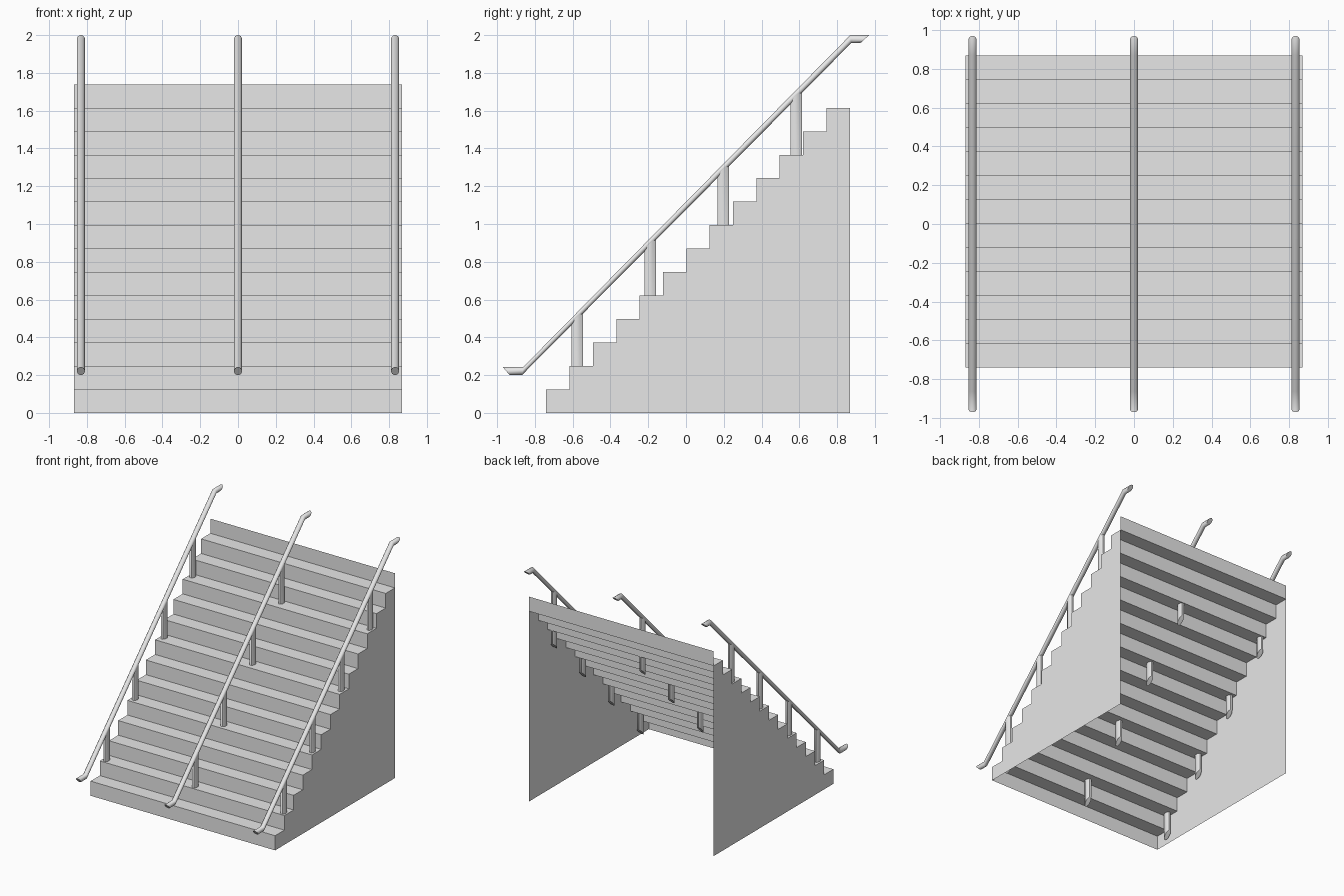
import bpy, bmesh, math

cube = bpy.data.objects.get("Cube")
if cube:
    bpy.data.objects.remove(cube, do_unlink=True)

GREY = (0.8, 0.8, 0.8, 1)
mat = bpy.data.materials.new("plain grey")
mat.use_nodes = True
mat.diffuse_color = GREY
mat.node_tree.nodes["Principled BSDF"].inputs["Base Color"].default_value = GREY

HALF_W = 0.867            # half width of the flight
STEPS = 13
FRONT, BACK = -0.74, 0.867
RUN, RISE = (BACK - FRONT) / STEPS, 1.615 / STEPS
RAIL_R = 0.0215
LOW, HIGH = (-0.865, 0.2215), (0.872, 1.9785)   # rail bends (y, z)
SLOPE = (HIGH[1] - LOW[1]) / (HIGH[0] - LOW[0])


def finish(name, bm, smooth=False):
    bmesh.ops.recalc_face_normals(bm, faces=bm.faces)
    mesh = bpy.data.meshes.new(name)
    bm.to_mesh(mesh)
    bm.free()
    mesh.materials.append(mat)
    ob = bpy.data.objects.new(name, mesh)
    bpy.context.collection.objects.link(ob)
    if smooth:
        bpy.ops.object.select_all(action='DESELECT')
        ob.select_set(True)
        bpy.context.view_layer.objects.active = ob
        bpy.ops.object.shade_smooth_by_angle(angle=math.radians(50))
    return ob


def loft(name, rings):
    """Skin a list of equal rings of points and cap both ends."""
    bm = bmesh.new()
    rows = [[bm.verts.new(p) for p in ring] for ring in rings]
    n = len(rows[0])
    for a, b in zip(rows, rows[1:]):
        for i in range(n):
            j = (i + 1) % n
            bm.faces.new((a[i], a[j], b[j], b[i]))
    bm.faces.new(rows[0])
    bm.faces.new(rows[-1])
    return finish(name, bm, smooth=True)


def circle(n):
    return [(math.cos(t), math.sin(t))
            for t in (math.tau * (i + 0.5) / n for i in range(n))]


# Stepped sheet: alternating risers and treads, with one extra riser on top
profile = [(FRONT, 0)]
for k in range(STEPS):
    y, z = FRONT + k * RUN, (k + 1) * RISE
    profile += [(y, z), (y + RUN, z)]
top_riser = (BACK, (STEPS + 1) * RISE)

bm = bmesh.new()
pairs = [[bm.verts.new((s * HALF_W, y, z)) for s in (-1, 1)]
         for y, z in profile + [top_riser]]
for a, b in zip(pairs, pairs[1:]):
    bm.faces.new((a[0], a[1], b[1], b[0]))
finish("steps", bm)

# Flat side walls below the step outline; the back and underside stay open
for side, s in (("right", -1), ("left", 1)):
    bm = bmesh.new()
    bm.faces.new([bm.verts.new((s * HALF_W, y, z))
                  for y, z in profile + [(BACK, 0)]])
    finish(side + "_side_wall", bm)


# Handrails with level, slanted ends, each carried by four posts
def rail_ring(x, y, z, lean):
    return [(x + RAIL_R * c, y + lean * s, z + RAIL_R * s)
            for c, s in circle(12)]


def post_ring(x, y, drop):
    ring = []
    for c, s in circle(8):
        py = y + 0.033 * s
        ring.append((x + 0.0225 * c, py,
                     LOW[1] + SLOPE * (py - LOW[0]) - drop))
    return ring


for side, x in (("right", -0.832), ("middle", 0), ("left", 0.832)):
    loft(side + "_handrail", [
        rail_ring(x, -0.952, LOW[1], -0.018),
        rail_ring(x, *LOW, 0.003),
        rail_ring(x, *HIGH, -0.003),
        rail_ring(x, 0.946, HIGH[1], 0.024)])
    for i in range(4):
        y = -0.575 + 0.386 * i
        loft(f"{side}_post_{i + 1}",
             [post_ring(x, y, 0.465), post_ring(x, y, 0.005)])
